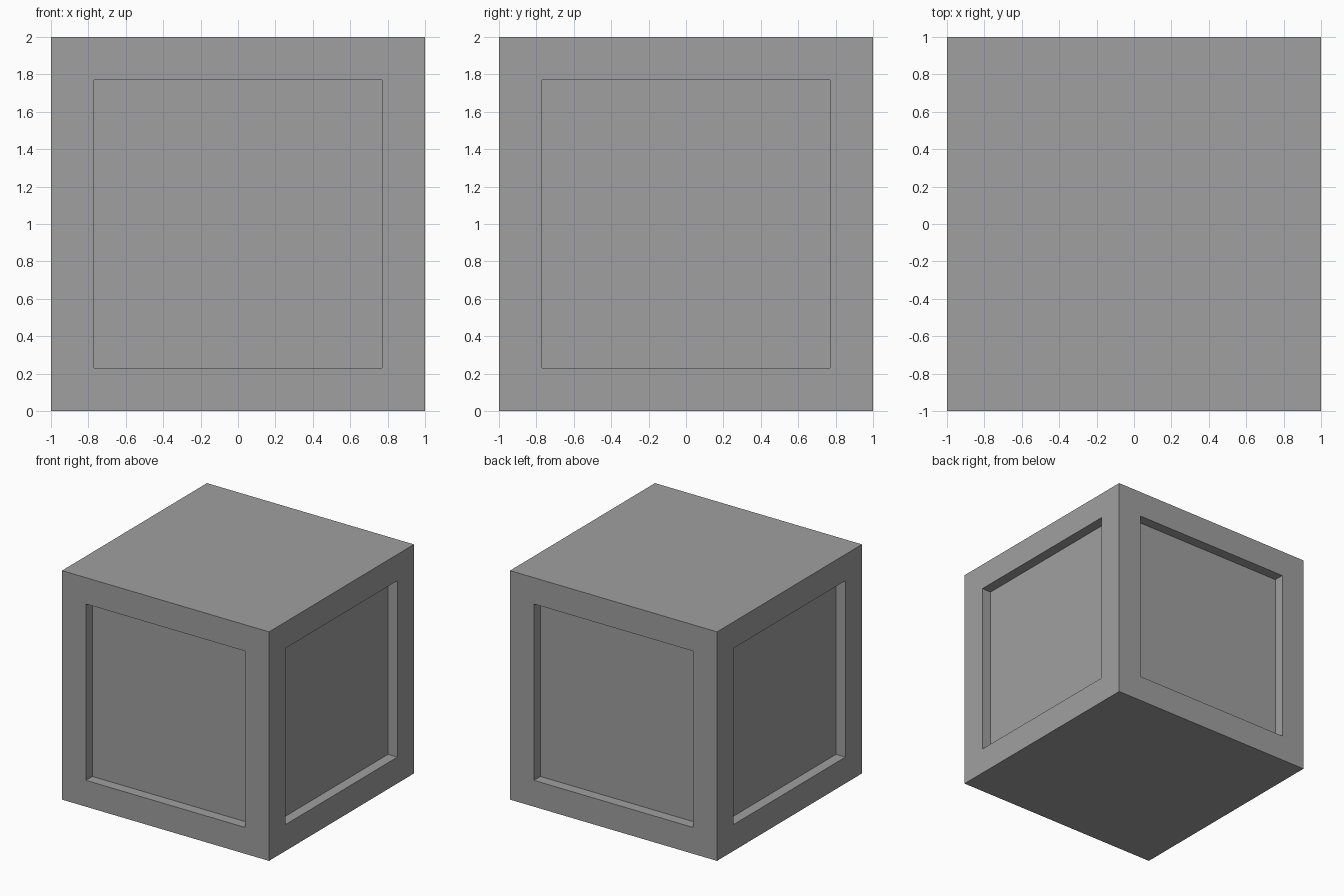
import bpy
import bmesh

BORDER, DEPTH = 0.23, 0.09

cube = bpy.data.objects.get("Cube")
if cube:
    bpy.data.objects.remove(cube, do_unlink=True)

# Plain grey surface
grey = bpy.data.materials.new("mid_grey")
grey.use_nodes = True
color = (0.35, 0.35, 0.35, 1)
grey.diffuse_color = color
grey.node_tree.nodes["Principled BSDF"].inputs["Base Color"].default_value = color

# Solid block standing on the ground
bm = bmesh.new()
bmesh.ops.create_cube(bm, size=2)
bmesh.ops.translate(bm, verts=bm.verts, vec=(0, 0, 1))
bm.normal_update()

# Square panels sunk into the four upright sides
sides = [f for f in bm.faces if abs(f.normal.z) < 0.5]
bmesh.ops.inset_individual(bm, faces=sides, thickness=BORDER, use_even_offset=True)
for panel in sides:
    bm.normal_update()
    inward = -panel.normal * DEPTH
    sunk = bmesh.ops.extrude_discrete_faces(bm, faces=[panel])["faces"][0]
    bmesh.ops.translate(bm, verts=sunk.verts, vec=inward)
bmesh.ops.recalc_face_normals(bm, faces=bm.faces)

mesh = bpy.data.meshes.new("panelled_block")
bm.to_mesh(mesh)
bm.free()
mesh.materials.append(grey)
block = bpy.data.objects.new("panelled_block", mesh)
bpy.context.collection.objects.link(block)
